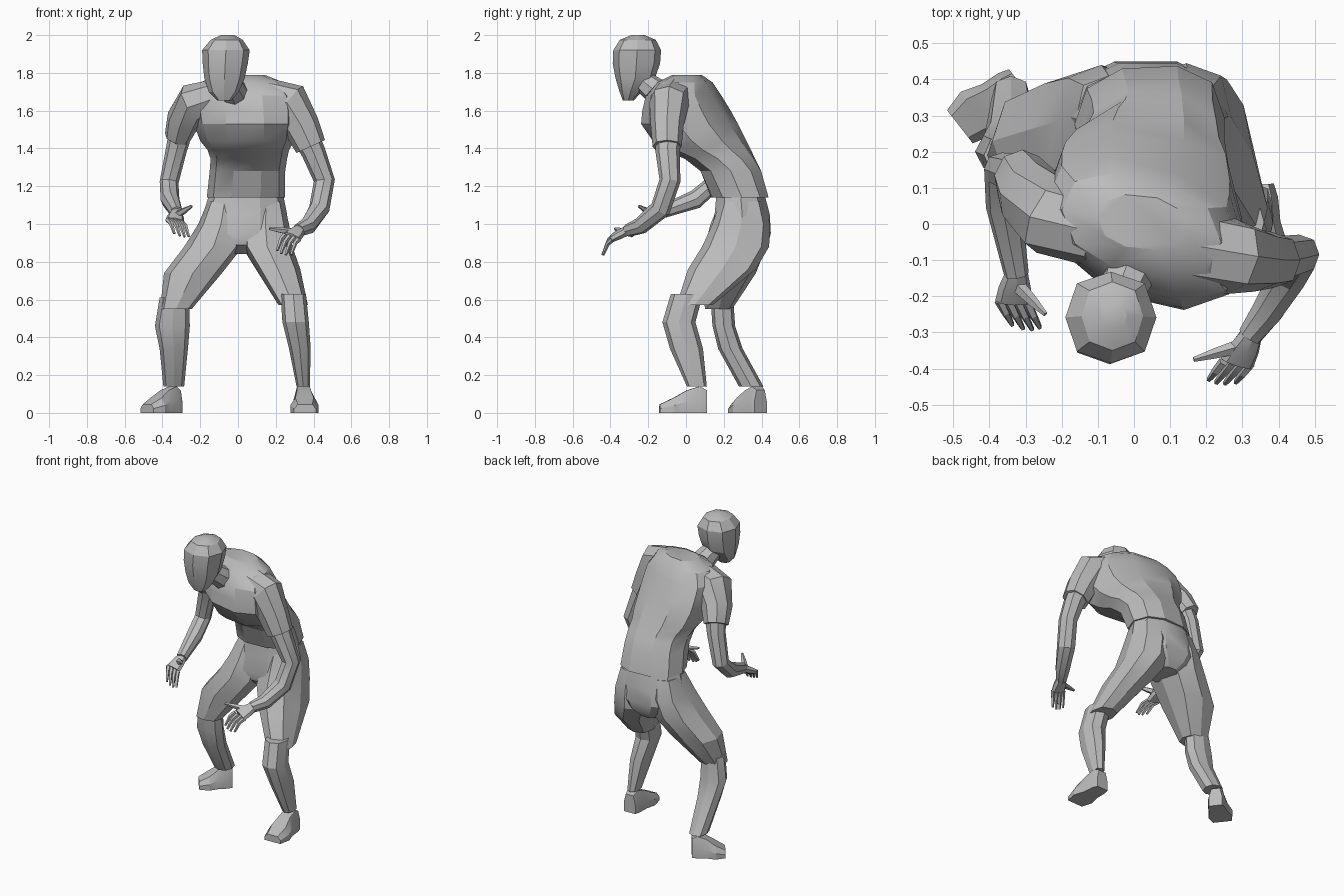
import bpy, bmesh
from math import sin, cos, pi, radians, copysign
from mathutils import Vector

cube = bpy.data.objects.get("Cube")
if cube:
    bpy.data.objects.remove(cube)

grey = bpy.data.materials.new("plain grey")
grey.use_nodes = True
grey.diffuse_color = (0.5, 0.5, 0.5, 1)
grey.node_tree.nodes["Principled BSDF"].inputs["Base Color"].default_value = (0.5, 0.5, 0.5, 1)


def skin(name, rings):
    """Bridge a list of point rings into one closed, faceted object."""
    bm = bmesh.new()
    loops = [[bm.verts.new(p) for p in ring] for ring in rings]
    count = len(loops[0])
    for low, high in zip(loops, loops[1:]):
        for i in range(count):
            j = (i + 1) % count
            bm.faces.new((low[i], low[j], high[j], high[i]))
    bm.faces.new(loops[0][::-1])
    bm.faces.new(loops[-1])
    bmesh.ops.recalc_face_normals(bm, faces=bm.faces)
    mesh = bpy.data.meshes.new(name)
    bm.to_mesh(mesh)
    bm.free()
    mesh.materials.append(grey)
    obj = bpy.data.objects.new(name, mesh)
    bpy.context.collection.objects.link(obj)
    bpy.ops.object.select_all(action="DESELECT")
    obj.select_set(True)
    bpy.context.view_layer.objects.active = obj
    bpy.ops.object.shade_smooth_by_angle(angle=radians(25))


def unit_ring(sides, square):
    for i in range(sides):
        c, s = cos(2 * pi * i / sides), sin(2 * pi * i / sides)
        yield copysign(abs(c) ** square, c), copysign(abs(s) ** square, s)


def stack(name, rows, sides=10, square=0.85):
    """Level sections: height, x range, y range, optional twist."""
    rings = []
    for z, x0, x1, y0, y1, *twist in rows:
        rx, ry = (x1 - x0) / 2, (y1 - y0) / 2
        k = twist[0] if twist else 0
        rings.append([((x0 + x1) / 2 + c * rx, (y0 + y1) / 2 + s * ry - k * c * rx, z)
                      for c, s in unit_ring(sides, square)])
    skin(name, rings)


def tube(name, path, side=(1, 0, 0), sides=8):
    """Sections across a path: point, half width, optional half thickness."""
    points = [Vector(p[0]) for p in path]
    rings = []
    for i, (_, width, *thick) in enumerate(path):
        t = (points[min(i + 1, len(points) - 1)] - points[max(i - 1, 0)]).normalized()
        u = Vector(side)
        u = (u - t * u.dot(t)).normalized()
        v = t.cross(u)
        depth = thick[0] if thick else width
        rings.append([points[i] + u * c * width + v * s * depth
                      for c, s in unit_ring(sides, 0.9)])
    skin(name, rings)


def hand(name, wrist, knuckle, across, reach, thumb_tip):
    wrist, knuckle, across, reach, thumb_tip = map(
        Vector, (wrist, knuckle, across, reach, thumb_tip))
    across.normalize()
    tube(name + "_palm", [(wrist, .032, .027), (wrist.lerp(knuckle, .5), .045, .026),
                          (knuckle, .05, .02)], across)
    drop = Vector((0, 0, -.02))
    for i in range(4):
        spread = i - 1.5
        base = knuckle + across * spread * .026
        tip = base + reach * (1.05 - .1 * abs(spread))
        tube(f"{name}_finger_{i + 1}",
             [(base, .014), (base.lerp(tip, .5) - drop * .7, .012), (tip + drop * .5, .007)],
             across, 5)
    root = wrist.lerp(knuckle, .35)
    tube(name + "_thumb", [(root, .022), (root.lerp(thumb_tip, .6), .015), (thumb_tip, .007)],
         (0, 0, 1), 5)


def shoe(name, heel, direction, length):
    d = Vector(direction).normalized()
    side = Vector((d.y, -d.x, 0))
    rings = []
    for along, half, top in ((0, .042, .12), (.15, .052, .14), (.42, .056, .12),
                             (.7, .075, .08), (1, .058, .045)):
        mid = Vector(heel) + d * along * length
        rings.append([mid + side * half * w + Vector((0, 0, top * h))
                      for w, h in ((-1, 0), (1, 0), (1, .5), (.65, 1), (-.65, 1), (-1, .5))])
    skin(name, rings)


# Head, neck and collar
stack("head", [(1.655, -.11, -.035, -.335, -.275), (1.7, -.155, .005, -.352, -.235),
               (1.77, -.178, .035, -.373, -.165), (1.85, -.187, .052, -.388, -.137),
               (1.92, -.19, .062, -.385, -.132), (1.975, -.145, .025, -.35, -.16),
               (2, -.09, -.02, -.29, -.22)], 8, .85)
tube("neck", [((.01, -.04, 1.62), .085), ((-.01, -.13, 1.68), .075), ((-.045, -.22, 1.75), .06)])
tube("collar", [((.01, -.08, 1.655), .135, .125), ((0, -.12, 1.69), .125, .115)])

# Shirt body, leaning forward with the left shoulder leading
stack("shirt", [(1.14, -.165, .25, .13, .44, -.05), (1.28, -.15, .25, .07, .405),
                (1.345, -.145, .26, -.01, .37, .05), (1.39, -.16, .27, -.11, .345, .12),
                (1.44, -.2, .295, -.17, .315, .17), (1.53, -.235, .31, -.225, .262, .23),
                (1.6, -.245, .31, -.215, .22, .25), (1.68, -.245, .3, -.195, .17, .25),
                (1.75, -.2, .24, -.14, .13, .2), (1.79, -.1, .14, -.07, .08, .1)])

# Sleeves
tube("left_sleeve", [((.14, -.06, 1.675), .11, .1), ((.27, -.09, 1.635), .105, .12),
                     ((.335, -.1, 1.52), .087, .097), ((.385, -.1, 1.41), .077, .083)],
     (0, 1, 0))
tube("right_sleeve", [((-.1, -.02, 1.67), .1), ((-.23, .02, 1.64), .11),
                      ((-.29, .085, 1.55), .095, .09), ((-.32, .135, 1.46), .08, .07)],
     (0, 1, 0))

# Bare arms
tube("left_arm", [((.32, -.09, 1.54), .075), ((.4, -.097, 1.38), .064),
                  ((.457, -.085, 1.23), .056), ((.43, -.135, 1.08), .055),
                  ((.37, -.24, .99), .045), ((.32, -.31, .965), .034)])
tube("right_arm", [((-.28, .09, 1.58), .07), ((-.325, .14, 1.4), .056),
                   ((-.365, .15, 1.22), .05), ((-.36, .05, 1.13), .05),
                   ((-.325, -.14, 1.06), .034)])

# Hands
hand("left_hand", (.325, -.305, .968), (.285, -.385, .93), (1, -.1, -.3),
     (-.045, -.055, -.08), (.165, -.375, .975))
hand("right_hand", (-.325, -.135, 1.06), (-.335, -.215, 1.015), (-1, .1, .2),
     (.04, -.075, -.07), (-.245, -.25, 1.095))

# Shorts
stack("shorts_hips", [(1.2, -.14, .23, .16, .41), (1.05, -.185, .26, .145, .45),
                      (.95, -.205, .27, .125, .456), (.89, -.14, .2, .14, .44),
                      (.84, -.05, .1, .2, .4)])
stack("left_shorts_leg", [(1.12, .06, .24, .18, .41), (1, .02, .27, .14, .445),
                          (.88, .02, .288, .085, .44), (.76, .095, .33, .01, .37),
                          (.57, .215, .37, -.05, .14)], 8, .75)
stack("right_shorts_leg", [(1.12, -.16, .02, .18, .41), (1, -.21, .03, .13, .44),
                           (.88, -.285, .025, .1, .425), (.74, -.392, -.085, .09, .37),
                           (.55, -.412, -.245, .1, .245)], 8, .75)

# Lower legs
stack("left_calf", [(.63, .225, .36, -.08, .09), (.48, .235, .375, -.125, .05),
                    (.34, .27, .385, -.085, .09), (.14, .31, .38, .005, .11)], 8)
stack("right_calf", [(.61, -.415, -.26, .13, .25), (.46, -.44, -.255, .14, .26),
                     (.34, -.415, -.265, .17, .3), (.14, -.395, -.285, .28, .41)], 8)

# Shoes
shoe("left_shoe", (.345, .11, 0), (.04, -1, 0), .25)
shoe("right_shoe", (-.32, .395, 0), (-.77, -.6, 0), .205)
